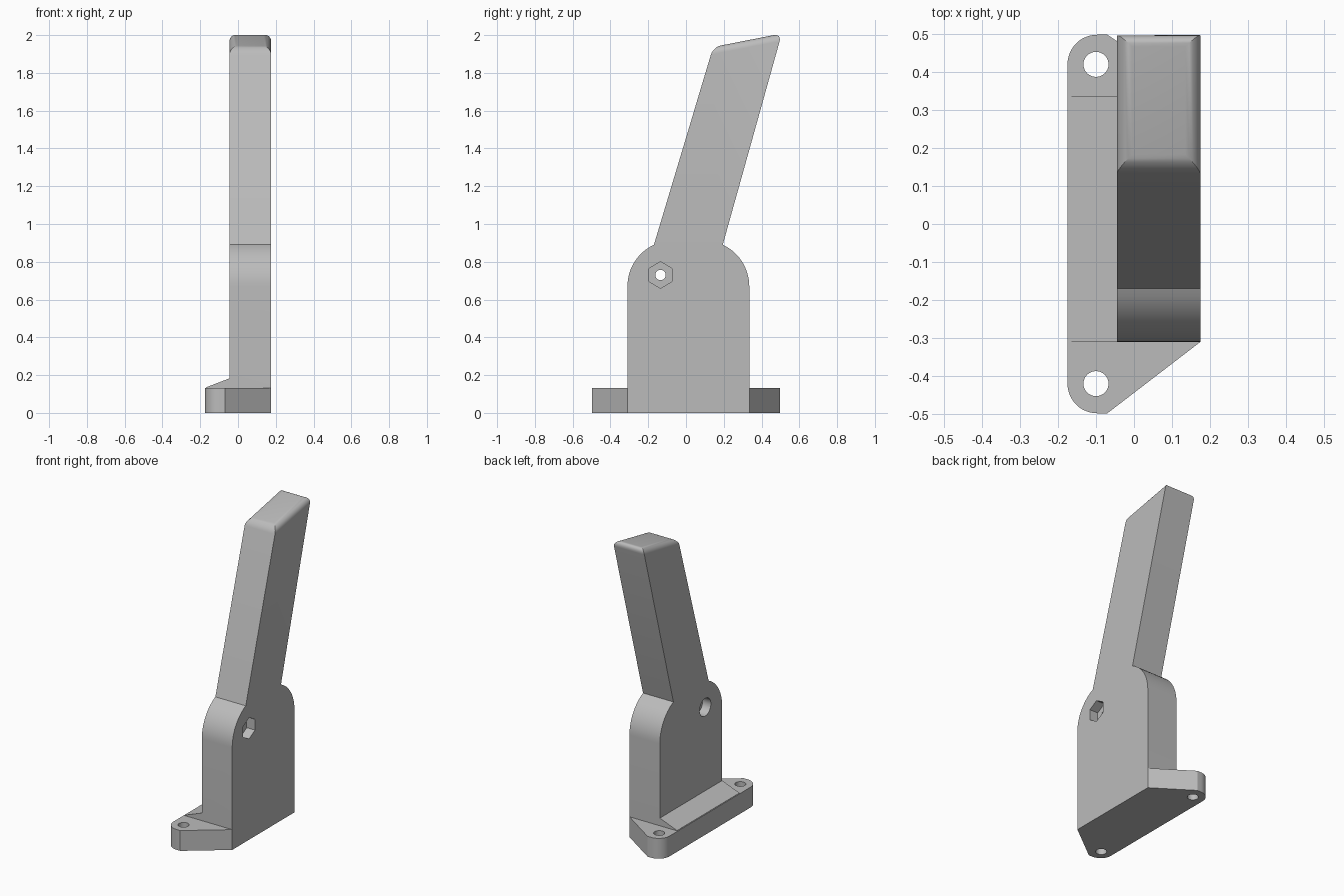
import bpy, bmesh
from math import sin, cos, pi, radians

if "Cube" in bpy.data.objects:
    bpy.data.objects.remove(bpy.data.objects["Cube"])

grey = bpy.data.materials.new("plain_grey")
grey.use_nodes = True
colour = (0.5, 0.5, 0.5, 1)
grey.diffuse_color = colour
grey.node_tree.nodes["Principled BSDF"].inputs["Base Color"].default_value = colour

# Placement of a 2D profile point (a, b) at depth t, by extrusion axis
PLACE = {
    "x": lambda a, b, t: (t, a, b),
    "y": lambda a, b, t: (a, t, b),
    "z": lambda a, b, t: (a, b, t),
}


def arc(ca, cb, r, start, end, steps):
    angles = [radians(start + (end - start) * i / steps) for i in range(steps + 1)]
    return [(ca + r * cos(t), cb + r * sin(t)) for t in angles]


def polygon(ca, cb, r, sides, start=0):
    return arc(ca, cb, r, start, start + 360, sides)[:-1]


def prism(name, points, axis, t0, t1, rounded=None):
    """Extrude a profile; optionally round the rim of the face picked by a rule."""
    bm = bmesh.new()
    face = bm.faces.new([bm.verts.new(PLACE[axis](a, b, t0)) for a, b in points])
    top = bmesh.ops.extrude_face_region(bm, geom=[face])["geom"]
    shift = [t1 - t0 if k == axis else 0 for k in "xyz"]
    bmesh.ops.translate(bm, vec=shift, verts=[g for g in top if isinstance(g, bmesh.types.BMVert)])
    bmesh.ops.recalc_face_normals(bm, faces=bm.faces)
    if rounded:
        bm.normal_update()
        rim = max(bm.faces, key=lambda f: f.calc_center_median().z)
        bmesh.ops.bevel(bm, geom=list(rim.edges), offset=rounded, segments=6,
                        profile=0.5, affect="EDGES", offset_type="OFFSET")
    mesh = bpy.data.meshes.new(name)
    bm.to_mesh(mesh)
    bm.free()
    mesh.materials.append(grey)
    obj = bpy.data.objects.new(name, mesh)
    bpy.context.collection.objects.link(obj)
    return obj


def combine(target, other, operation):
    mod = target.modifiers.new(operation.title(), "BOOLEAN")
    mod.operation, mod.solver, mod.object = operation, "EXACT", other
    with bpy.context.temp_override(object=target, active_object=target):
        bpy.ops.object.modifier_apply(modifier=mod.name)
    bpy.data.objects.remove(other)


LEFT, RIGHT = -0.045, 0.175      # body thickness
FRONT, BACK = -0.31, 0.335       # body depth
SHOULDER_R = 0.243

# Upright body with rounded shoulders, running into the leaning lever
shoulder_angle = 65
profile = [(FRONT, 0), (BACK, 0)]
profile += arc(BACK - SHOULDER_R, 0.67, SHOULDER_R, 0, shoulder_angle, 12)
profile += [(0.506, 2.008), (0.144, 1.937)]
profile += arc(FRONT + SHOULDER_R, 0.67, SHOULDER_R, 180 - shoulder_angle, 180, 12)
body = prism("lever_bracket", profile, "x", LEFT, RIGHT, rounded=0.04)

# Mounting flange with two rounded ears
outline = arc(-0.097, 0.42, 0.078, 90, 180, 12) + arc(-0.097, -0.42, 0.078, 180, 270, 12)
outline += [(-0.07, -0.498), (RIGHT, FRONT), (RIGHT, BACK), (-0.07, 0.498)]
combine(body, prism("mounting_flange", outline, "z", 0, 0.133), "UNION")

# Sloped fillet between flange and body
slope = [(-0.17, 0.1), (0, 0.1), (0, 0.183), (LEFT, 0.183), (-0.17, 0.135)]
combine(body, prism("sloped_fillet", slope, "y", FRONT, BACK), "UNION")

# Screw holes in the ears
for y in (-0.42, 0.42):
    combine(body, prism("screw_hole", polygon(-0.1, y, 0.033, 32), "z", -0.1, 0.3), "DIFFERENCE")

# Pivot bore with a nut pocket on one side and a round recess on the other
PIVOT = (-0.135, 0.73)
for name, radius, sides, t0, t1 in (
    ("pivot_bore", 0.027, 32, -0.2, 0.3),
    ("nut_pocket", 0.07, 6, RIGHT - 0.06, 0.3),
    ("bolt_recess", 0.058, 32, -0.2, LEFT + 0.06),
):
    combine(body, prism(name, polygon(*PIVOT, radius, sides, 90), "x", t0, t1), "DIFFERENCE")

# Smooth rounded surfaces, keep hard edges
bpy.ops.object.select_all(action="DESELECT")
body.select_set(True)
bpy.context.view_layer.objects.active = body
bpy.ops.object.shade_smooth_by_angle(angle=radians(25))
